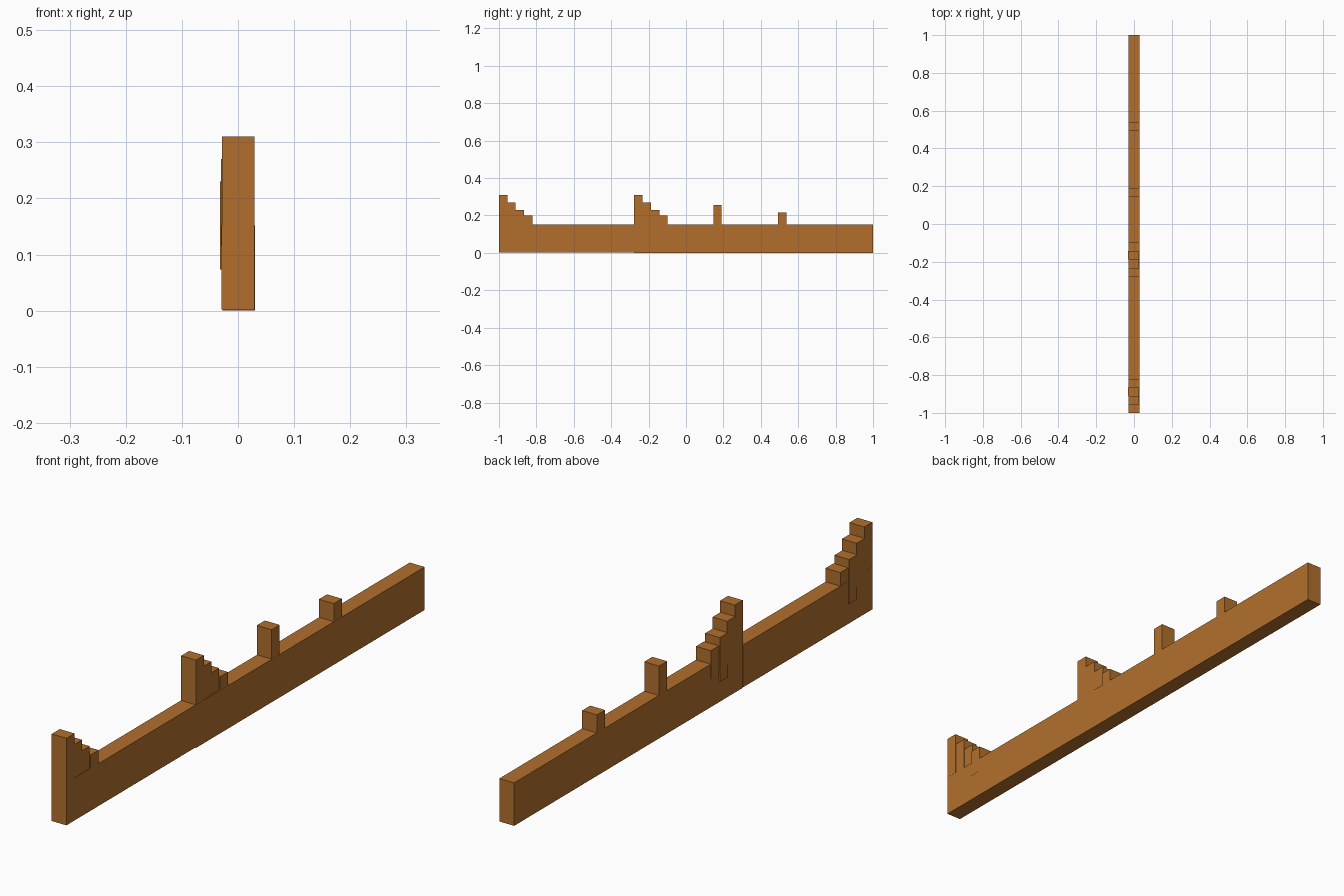
import bpy, bmesh

if "Cube" in bpy.data.objects:
    bpy.data.objects.remove(bpy.data.objects["Cube"])

wood = bpy.data.materials.new("orange_brown_wood")
wood.diffuse_color = (0.445, 0.159, 0.026, 1)
wood.use_nodes = True
wood.node_tree.nodes["Principled BSDF"].inputs["Base Color"].default_value = wood.diffuse_color


def box(name, x0, x1, y0, y1, z0, z1):
    """Axis-aligned block given by its limits."""
    bm = bmesh.new()
    bmesh.ops.create_cube(bm, size=1)
    for v in bm.verts:
        v.co.x = x1 if v.co.x > 0 else x0
        v.co.y = y1 if v.co.y > 0 else y0
        v.co.z = z1 if v.co.z > 0 else z0
    mesh = bpy.data.meshes.new(name)
    bm.to_mesh(mesh)
    bm.free()
    mesh.materials.append(wood)
    ob = bpy.data.objects.new(name, mesh)
    bpy.context.collection.objects.link(ob)
    return ob


# Long beam in two lengths, with a joint below the second stair
box("front_beam", -0.029, 0.029, -1.0, -0.277, 0.002, 0.152)
box("back_beam", -0.028, 0.030, -0.277, 1.0, 0.0, 0.152)

# Two descending stairs of four blocks: left, right, bottom, top
STEPS = [(-0.0285, 0.0295, 0.152, 0.31),
         (-0.030, 0.0275, 0.115, 0.27),
         (-0.032, 0.0255, 0.073, 0.23),
         (-0.0285, 0.0295, 0.10, 0.20)]
PITCH = 0.0447
for label, start in (("front", -1.0), ("middle", -0.277)):
    for i, (x0, x1, z0, z1) in enumerate(STEPS):
        y = start + i * PITCH
        box(f"{label}_step_{i + 1}", x0, x1, y, y + PITCH, z0, z1)

# Two single posts
box("tall_post", -0.0285, 0.0295, 0.146, 0.191, 0.10, 0.256)
box("short_post", -0.0285, 0.0295, 0.493, 0.538, 0.10, 0.216)
